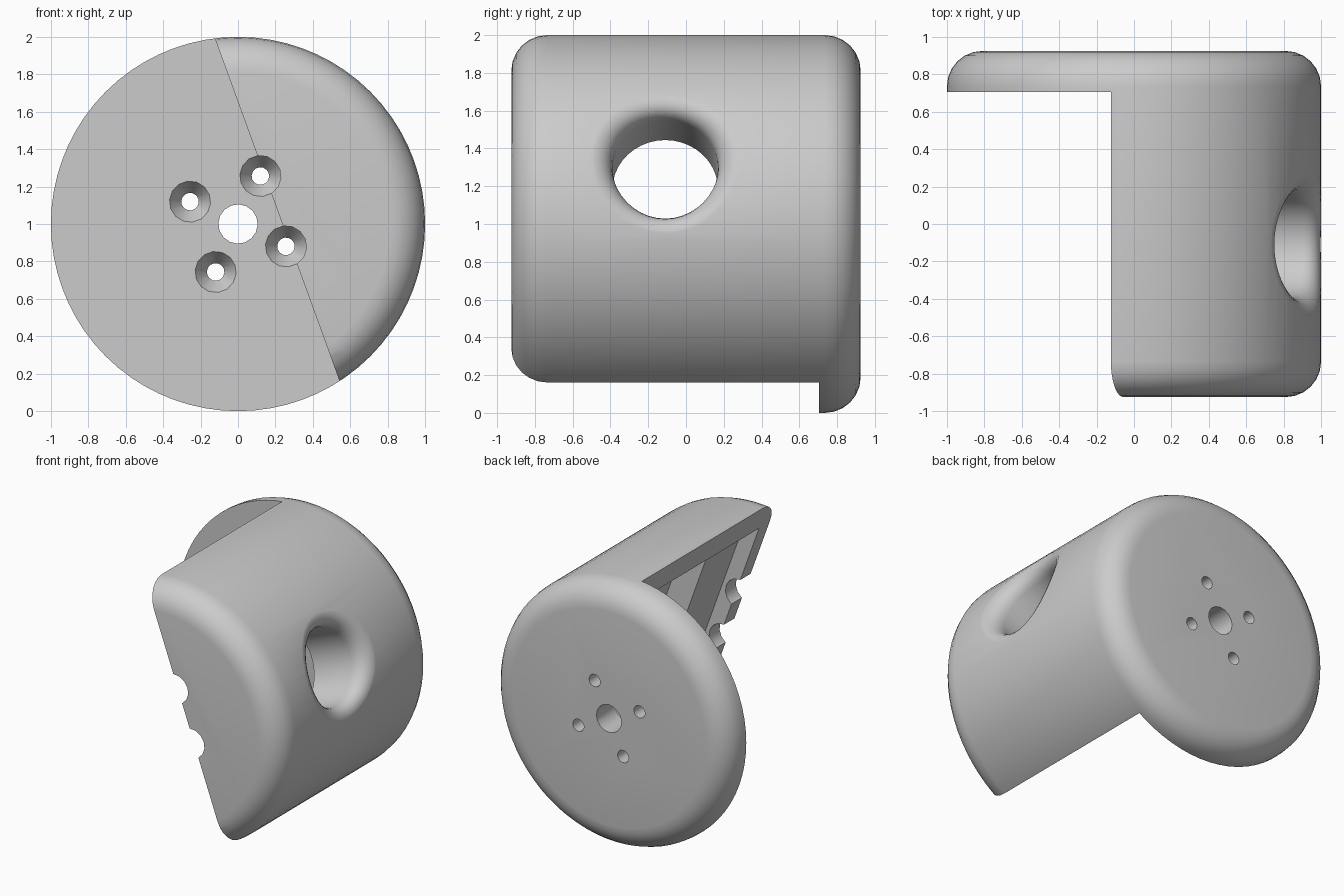
import bpy, bmesh, math
from mathutils import Matrix

if "Cube" in bpy.data.objects:
    bpy.data.objects.remove(bpy.data.objects["Cube"])

# Local frame: x = out of the flat cut, y = axis of the drum, z = along the flat cut
FRAME = Matrix.Translation((0, 0, 1)) @ Matrix.Rotation(math.radians(-20), 4, 'Y')
CUT, DISC = 0.223, 0.705      # flat cut offset, front face of the back disc
BORE_Y = -0.11

grey = bpy.data.materials.new("warm_grey")
grey.diffuse_color = (0.6, 0.6, 0.6, 1)
grey.use_nodes = True
grey.node_tree.nodes["Principled BSDF"].inputs["Base Color"].default_value = grey.diffuse_color


def make(name, bm):
    bmesh.ops.recalc_face_normals(bm, faces=bm.faces)
    me = bpy.data.meshes.new(name)
    bm.to_mesh(me)
    bm.free()
    ob = bpy.data.objects.new(name, me)
    bpy.context.collection.objects.link(ob)
    return ob


def skin(name, rings):
    """Close a stack of equal-sized rings into a solid."""
    bm = bmesh.new()
    vs = [[bm.verts.new(p) for p in ring] for ring in rings]
    n = len(vs[0])
    for a, b in zip(vs, vs[1:]):
        for i in range(n):
            j = (i + 1) % n
            bm.faces.new((a[i], a[j], b[j], b[i]))
    bm.faces.new(vs[0][::-1])
    bm.faces.new(vs[-1])
    return make(name, bm)


def lathe(name, profile, n, cx=0, cz=0):
    """Revolve (radius, y) points about an axis parallel to y."""
    return skin(name, [[(cx + r * math.cos(2 * math.pi * i / n), y,
                         cz + r * math.sin(2 * math.pi * i / n)) for i in range(n)]
                       for r, y in profile])


def box(name, x, y, z):
    return skin(name, [[(x[0], y[0], k), (x[1], y[0], k), (x[1], y[1], k), (x[0], y[1], k)]
                       for k in z])


def cut(ob, cutter):
    m = ob.modifiers.new("cut", 'BOOLEAN')
    m.operation, m.solver, m.object = 'DIFFERENCE', 'EXACT', cutter
    bpy.context.view_layer.objects.active = ob
    bpy.ops.object.modifier_apply(modifier=m.name)
    bpy.data.objects.remove(cutter)


# Drum with rounded rims
R, H = 0.19, 0.925
arc = [math.radians(a) for a in range(0, 91, 15)]
profile = [(1 - R + R * math.sin(a), -H + R - R * math.cos(a)) for a in arc]
profile += [(r, -y) for r, y in reversed(profile)]
body = lathe("housing", profile, 72)

# Remove the open side, leaving the back disc and the side segment
cut(body, box("open_side", (-1.5, CUT), (-1.5, DISC), (-1.5, 1.5)))

# Shallow pocket in the flat cut, with a deeper trench behind the bore
cut(body, box("pocket", (0, 0.34), (-0.80, 0.58), (-0.77, 0.77)))
cut(body, box("trench", (0, 0.53), (BORE_Y - 0.30, BORE_Y + 0.30), (-0.768, 0.768)))

# Side bore with a rounded lip that follows the drum surface
r0, f, n = 0.28, 0.13, 40
def bore_ring(r, depth=None, lift=0.0):
    ring = []
    for i in range(n):
        a = 2 * math.pi * i / n
        s = r * math.sin(a)
        x = depth if depth is not None else math.sqrt(1 - s * s) + lift
        ring.append((x, BORE_Y + r * math.cos(a), s))
    return ring
rings = [bore_ring(r0, 0.1)]
rings += [bore_ring(r0 + f * (1 - math.cos(a)), None, 0.002 - f * (1 - math.sin(a))) for a in arc]
rings.append(bore_ring(r0 + f, 1.3))
cut(body, skin("side_bore", rings))

# Four screw holes: driver channel, countersink, through hole
for sx in (-1, 1):
    for sz in (-1, 1):
        cut(body, lathe("screw_hole", [(0.11, -1.2), (0.11, DISC), (0.047, 0.80), (0.047, 1.2)],
                        14, 0.2 * sx, 0.2 * sz))

# Central shaft hole through the back disc
cut(body, lathe("shaft_hole", [(0.105, 0.4), (0.105, 1.2)], 16))

# Final placement, colour and shading
body.data.transform(FRAME)
body.data.materials.clear()
body.data.materials.append(grey)
for p in body.data.polygons:
    p.material_index = 0
bpy.ops.object.select_all(action='DESELECT')
body.select_set(True)
bpy.context.view_layer.objects.active = body
bpy.ops.object.shade_smooth_by_angle(angle=math.radians(30))
